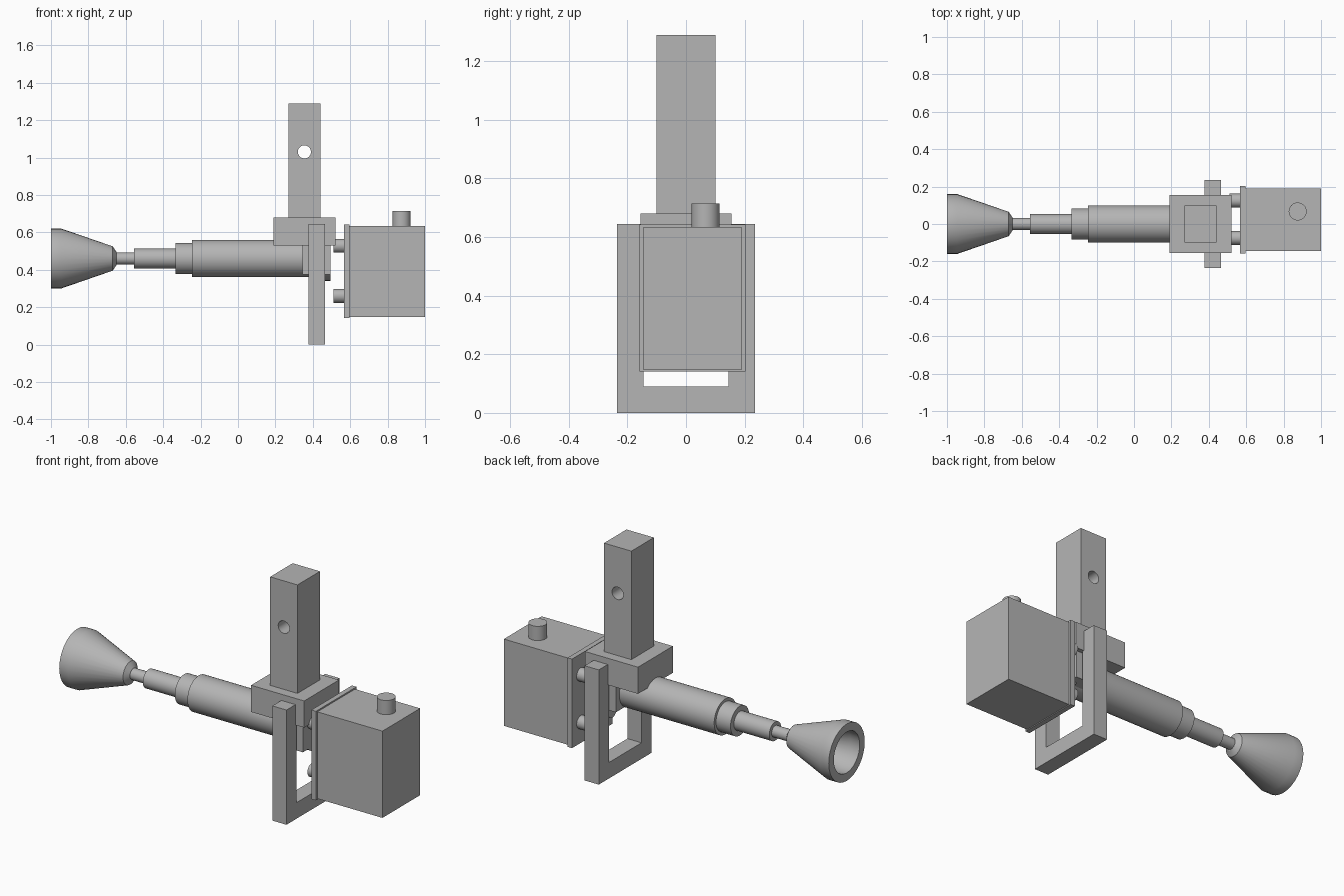
import bpy, bmesh, math
from mathutils import Matrix, Vector

if "Cube" in bpy.data.objects:
    bpy.data.objects.remove(bpy.data.objects["Cube"])

grey = bpy.data.materials.new("neutral grey")
grey.diffuse_color = (0.46, 0.46, 0.46, 1)
grey.use_nodes = True
grey.node_tree.nodes["Principled BSDF"].inputs["Base Color"].default_value = grey.diffuse_color


def make_object(name, bm, smooth=False):
    bmesh.ops.recalc_face_normals(bm, faces=bm.faces)
    mesh = bpy.data.meshes.new(name)
    bm.to_mesh(mesh)
    bm.free()
    mesh.materials.append(grey)
    ob = bpy.data.objects.new(name, mesh)
    bpy.context.collection.objects.link(ob)
    bpy.ops.object.select_all(action='DESELECT')
    ob.select_set(True)
    bpy.context.view_layer.objects.active = ob
    if smooth:
        bpy.ops.object.shade_smooth_by_angle(angle=math.radians(30))
    return ob


def box(name, x, y, z):
    bm = bmesh.new()
    size = [b - a for a, b in (x, y, z)]
    mid = [(a + b) / 2 for a, b in (x, y, z)]
    bmesh.ops.create_cube(bm, size=1, matrix=Matrix.Translation(mid) @ Matrix.Diagonal((*size, 1)))
    return make_object(name, bm)


def cylinder(name, centre, radius, length, axis, segments=32):
    bm = bmesh.new()
    turn = Vector((0, 0, 1)).rotation_difference(Vector(axis)).to_matrix().to_4x4()
    bmesh.ops.create_cone(bm, cap_ends=True, segments=segments, radius1=radius, radius2=radius,
                          depth=length, matrix=Matrix.Translation(centre) @ turn)
    return make_object(name, bm, True)


def lathe_x(name, profile, z, segments=32):
    """Revolve (x, radius) points about a horizontal axis at height z."""
    bm = bmesh.new()
    verts = [bm.verts.new((x, 0, z + r)) for x, r in profile]
    edges = [bm.edges.new(pair) for pair in zip(verts, verts[1:])]
    bmesh.ops.spin(bm, geom=verts + edges, cent=(0, 0, z), axis=(1, 0, 0),
                   angle=math.tau, steps=segments, use_merge=True)
    bmesh.ops.remove_doubles(bm, verts=bm.verts, dist=1e-5)
    return make_object(name, bm, True)


AXIS_Z = 0.46

# Flared hollow cup at the end of the tube
lathe_x("cup", [(-0.68, 0), (-0.68, 0.03), (-0.945, 0.115), (-1, 0.115), (-1, 0.16),
                (-0.945, 0.16), (-0.67, 0.065), (-0.65, 0.035), (-0.65, 0)], AXIS_Z)

# Stepped telescoping tube
lathe_x("stepped_tube", [(-0.67, 0), (-0.67, 0.032), (-0.555, 0.032), (-0.555, 0.053),
                         (-0.335, 0.053), (-0.335, 0.083), (-0.245, 0.083), (-0.245, 0.1),
                         (0.46, 0.1), (0.46, 0)], AXIS_Z)
cylinder("end_disc", (0.475, 0, AXIS_Z), 0.12, 0.04, (1, 0, 0))

# Mounting block with the box around the tube end
box("mount_block", (0.19, 0.52), (-0.155, 0.155), (0.53, 0.68))
box("tube_housing", (0.345, 0.495), (-0.13, 0.13), (0.375, 0.53))

# Upright post with a cross hole
post = box("post", (0.27, 0.44), (-0.1, 0.1), (0.68, 1.29))
cutter = cylinder("post_hole_cutter", (0.355, 0, 1.03), 0.035, 0.4, (0, 1, 0))
cut = post.modifiers.new("hole", 'BOOLEAN')
cut.operation = 'DIFFERENCE'
cut.solver = 'EXACT'
cut.object = cutter
bpy.context.view_layer.objects.active = post
bpy.ops.object.modifier_apply(modifier=cut.name)
bpy.data.objects.remove(cutter)

# U-shaped stirrup
bm = bmesh.new()
outline = [(-0.235, 0), (0.235, 0), (0.235, 0.645), (0.145, 0.645),
           (0.145, 0.09), (-0.145, 0.09), (-0.145, 0.645), (-0.235, 0.645)]
face = bm.faces.new([bm.verts.new((0.378, y, z)) for y, z in outline])
side = bmesh.ops.extrude_face_region(bm, geom=[face])
bmesh.ops.translate(bm, vec=(0.088, 0, 0),
                    verts=[v for v in side["geom"] if isinstance(v, bmesh.types.BMVert)])
make_object("stirrup", bm)

# Rear case with flange, knob and four pins
box("case", (0.595, 1.0), (-0.145, 0.19), (0.147, 0.635))
box("case_flange", (0.567, 0.595), (-0.158, 0.203), (0.142, 0.643))
cylinder("case_knob", (0.875, 0.067, 0.67), 0.048, 0.09, (0, 0, 1))
for y in (-0.075, 0.125):
    for z in (0.26, 0.528):
        cylinder("case_pin", (0.54, y, z), 0.037, 0.06, (1, 0, 0), 24)
